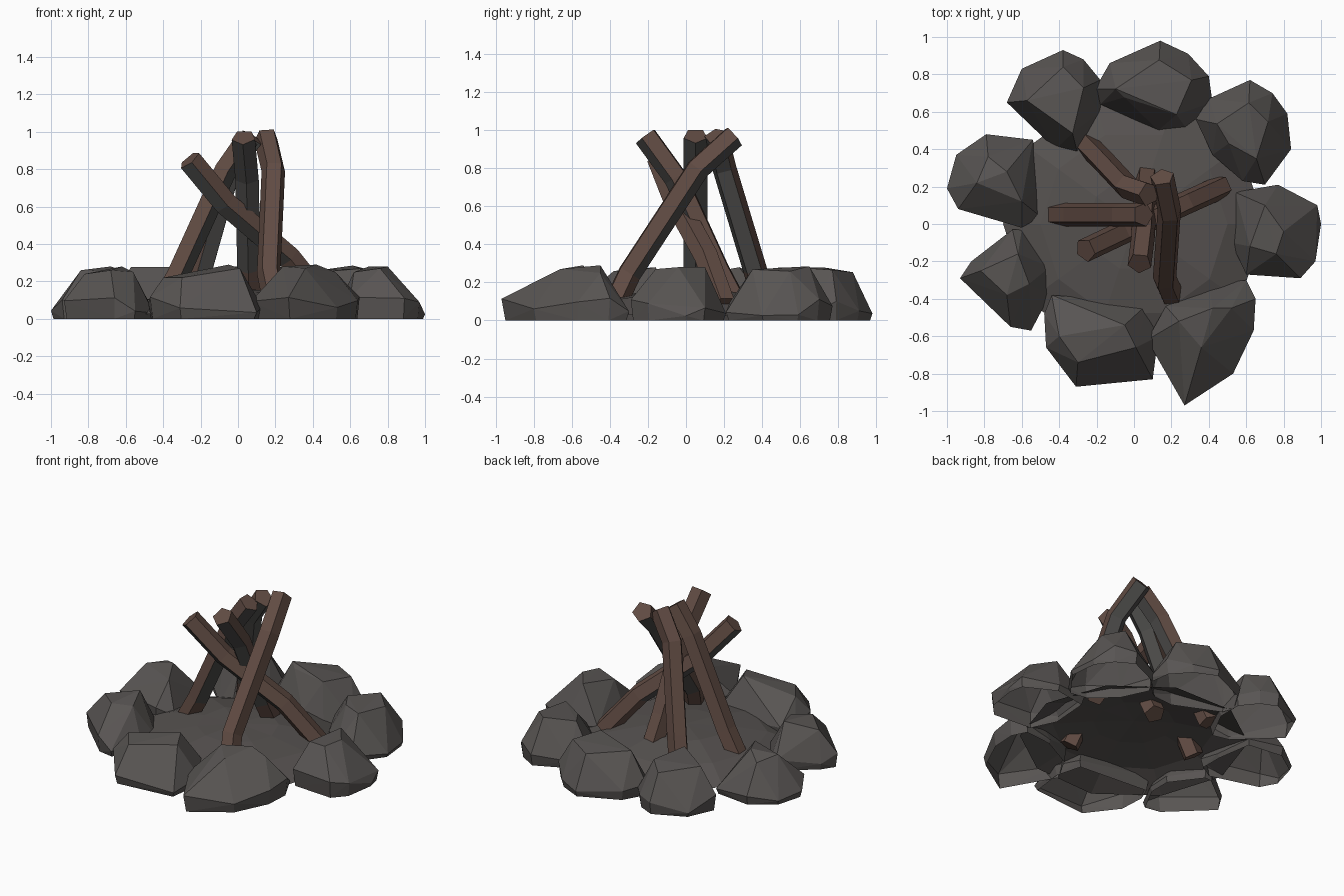
import bpy, bmesh, math, random
from mathutils import Vector

if "Cube" in bpy.data.objects:
    bpy.data.objects.remove(bpy.data.objects["Cube"])
random.seed(4)


def material(name, col):
    m = bpy.data.materials.new(name)
    m.diffuse_color = (*col, 1)
    m.use_nodes = True
    m.node_tree.nodes["Principled BSDF"].inputs["Base Color"].default_value = m.diffuse_color
    return m


stone = material("stone grey", (0.098, 0.090, 0.086))
ash = material("ash grey", (0.092, 0.083, 0.079))
wood = material("brown wood", (0.120, 0.072, 0.057))
char = material("charred wood", (0.072, 0.070, 0.067))


def finish(bm, name, mats):
    me = bpy.data.meshes.new(name)
    bm.to_mesh(me)
    bm.free()
    for m in mats:
        me.materials.append(m)
    ob = bpy.data.objects.new(name, me)
    bpy.context.collection.objects.link(ob)
    return ob


# Rock: open-bottomed convex hull of a base ring, a widest ring and crest points
def rock(name, outline, crest=None):
    bm = bmesh.new()
    n = len(outline)
    c = Vector((sum(p[0] for p in outline) / n, sum(p[1] for p in outline) / n))
    if crest is None:
        crest = [(*(c + (Vector(p) - c) * random.uniform(0.48, 0.68)),
                  random.uniform(0.24, 0.285)) for p in outline[::2]]
    for i, p in enumerate(outline):
        d = Vector(p) - c
        bm.verts.new((*(c + d * 0.95), 0))
        bm.verts.new((*(c + d), random.uniform(0.02, 0.12)))
    for p in crest:
        bm.verts.new(p)
    res = bmesh.ops.convex_hull(bm, input=bm.verts[:])
    junk = [g for g in res["geom_interior"] if isinstance(g, bmesh.types.BMVert)]
    bmesh.ops.delete(bm, geom=junk, context='VERTS')
    bmesh.ops.recalc_face_normals(bm, faces=bm.faces[:])
    base = [f for f in bm.faces if max(v.co.z for v in f.verts) < 0.001]
    bmesh.ops.delete(bm, geom=base, context='FACES')
    finish(bm, name, [stone])


rock("rock_left", [(-1, .19), (-.95, .37), (-.79, .48), (-.54, .45), (-.5, .2),
                   (-.5, .04), (-.6, -.02), (-.94, .08)],
     [(-.68, .28, .28), (-.84, .22, .26), (-.78, .36, .24), (-.6, .12, .25)])
rock("rock_front_left", [(-.93, -.29), (-.87, -.2), (-.65, -.03), (-.6, -.03),
                         (-.45, -.23), (-.45, -.38), (-.55, -.57), (-.66, -.55)],
     [(-.82, -.25, .24), (-.62, -.16, .28), (-.56, -.32, .25), (-.68, -.38, .26)])
rock("rock_back_left", [(-.68, .65), (-.6, .83), (-.38, .93), (-.27, .88),
                        (-.18, .77), (-.18, .6), (-.3, .37), (-.42, .4)])
rock("rock_back", [(-.21, .72), (-.13, .86), (.14, .98), (.29, .91), (.4, .79),
                   (.42, .65), (.28, .51), (.13, .5), (-.18, .64)])
rock("rock_back_right", [(.33, .56), (.4, .67), (.62, .77), (.74, .7), (.82, .59),
                         (.84, .4), (.7, .21), (.58, .23), (.42, .37)])
rock("rock_right", [(.52, -.1), (.54, .17), (.77, .21), (.98, .1), (1, 0),
                    (.97, -.2), (.89, -.29), (.6, -.27)],
     [(.8, -.04, .28), (.7, .1, .28), (.76, -.16, .27), (.62, -.12, .25)])
rock("rock_front_right", [(.07, -.62), (.17, -.44), (.4, -.32), (.6, -.3),
                          (.65, -.4), (.64, -.57), (.53, -.8), (.27, -.97)],
     [(.36, -.66, .27), (.24, -.52, .28), (.42, -.45, .29), (.52, -.45, .25)])
rock("rock_front", [(-.48, -.48), (-.44, -.38), (-.1, -.44), (.08, -.42),
                    (.13, -.6), (.1, -.83), (-.31, -.87), (-.47, -.66)],
     [(-.4, -.6, .22), (.01, -.66, .27), (-.05, -.54, .29), (-.3, -.74, .22)])

# Ash bed: a low open dome inside the stone ring
bm = bmesh.new()
N = 10
rings = []
for r, z in ((0.70, 0.03), (0.5, 0.11), (0.25, 0.15)):
    rings.append([bm.verts.new((r * math.cos(a), r * math.sin(a),
                                z + random.uniform(-.01, .01)))
                  for a in (2 * math.pi * i / N for i in range(N))])
top = bm.verts.new((0, 0, 0.16))
for i in range(N):
    j = (i + 1) % N
    for lo, hi in zip(rings, rings[1:]):
        bm.faces.new((lo[i], lo[j], hi[j], hi[i]))
    bm.faces.new((rings[-1][i], rings[-1][j], top))
finish(bm, "ash_bed", [ash])


# Stick: five-sided tube along a bent path, charred on its upper underside
def stick(name, path, r=0.066, sides=5):
    bm = bmesh.new()
    pts = [Vector(p) for p in path]
    axis = (pts[-1] - pts[0]).normalized()
    side = axis.cross(Vector((0, 0, 1))).normalized()
    rings = []
    for k, p in enumerate(pts):
        d = (pts[min(k + 1, len(pts) - 1)] - pts[max(k - 1, 0)]).normalized()
        u = (side - d * side.dot(d)).normalized()
        v = u.cross(d)
        ring = []
        for i in range(sides):
            a = 2 * math.pi * (i + 0.5) / sides + math.pi / 2
            ring.append(bm.verts.new(p + r * (u * math.cos(a) + v * math.sin(a))))
        rings.append(ring)
    for k in range(len(rings) - 1):
        for i in range(sides):
            j = (i + 1) % sides
            bm.faces.new((rings[k][i], rings[k][j], rings[k + 1][j], rings[k + 1][i]))
    caps = [bm.faces.new(rings[0]), bm.faces.new(rings[-1])]
    bmesh.ops.recalc_face_normals(bm, faces=bm.faces[:])
    for f in bm.faces:
        under = f.normal.z < -0.05 and f.calc_center_median().z > 0.28
        f.material_index = 1 if under and f not in caps else 0
    finish(bm, name, [wood, char])


stick("stick_left", [(-.43, .05, .05), (-.33, .05, .23), (-.07, .05, .8), (.05, .05, .97)])
stick("stick_back_left", [(-.25, .42, .06), (-.19, .36, .27), (-.04, .2, .8), (.08, .16, .97)])
stick("stick_right", [(.47, .2, .08), (.27, .11, .33), (-.07, -.05, .62), (-.26, -.14, .85)])
stick("stick_back", [(.07, .28, .06), (.06, .17, .27), (.05, -.05, .75), (.03, -.21, .97)])
stick("stick_front", [(.2, -.38, .08), (.165, -.3, .25), (.19, .06, .8), (.15, .25, .97)])
